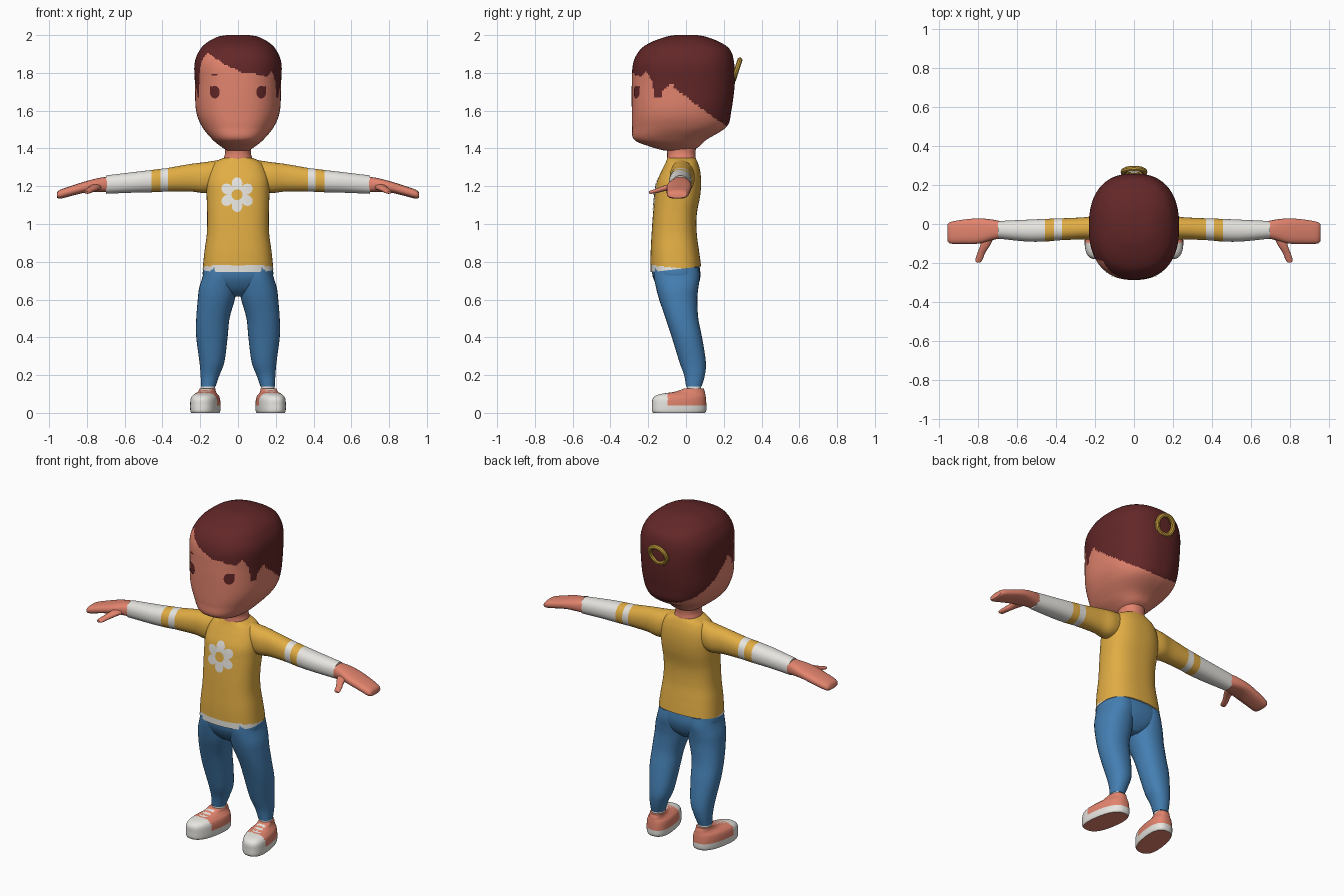
import bpy, bmesh, math
from mathutils import Vector
from mathutils.bvhtree import BVHTree

if "Cube" in bpy.data.objects:
    bpy.data.objects.remove(bpy.data.objects["Cube"])


def material(name, rgb):
    m = bpy.data.materials.new(name)
    m.diffuse_color = (*rgb, 1)
    m.use_nodes = True
    m.node_tree.nodes["Principled BSDF"].inputs["Base Color"].default_value = m.diffuse_color
    return m


SKIN = material("salmon skin", (0.76, 0.23, 0.155))
HAIR = material("dark red brown", (0.125, 0.02, 0.021))
SHIRT = material("mustard yellow", (0.76, 0.42, 0.058))
JEANS = material("denim blue", (0.058, 0.21, 0.445))
WHITE = material("off white", (0.79, 0.78, 0.74))
GOLD = material("gold", (0.60, 0.36, 0.05))


def finish(bm, name, mats, mirror=False, angle=50):
    me = bpy.data.meshes.new(name)
    bm.to_mesh(me)
    bm.free()
    for m in mats:
        me.materials.append(m)
    ob = bpy.data.objects.new(name, me)
    bpy.context.collection.objects.link(ob)
    bpy.ops.object.select_all(action='DESELECT')
    ob.select_set(True)
    bpy.context.view_layer.objects.active = ob
    bpy.ops.object.shade_smooth_by_angle(angle=math.radians(angle))
    if mirror:
        mod = ob.modifiers.new("mirror", 'MIRROR')
        mod.use_mirror_merge = False
    return ob


def spline(secs, sub):
    """Smooth in-between sections through the given ones."""
    out = []
    last = len(secs) - 1
    for i in range(last):
        a, b, c, d = (secs[max(i - 1, 0)], secs[i], secs[i + 1], secs[min(i + 2, last)])
        for k in range(sub):
            t = k / sub
            out.append([0.5 * (2 * q + (r - p) * t + (2 * p - 5 * q + 4 * r - s) * t * t
                               + (3 * q - p - 3 * r + s) * t ** 3)
                        for p, q, r, s in zip(a, b, c, d)])
    return out + [list(secs[-1])]


def loft(name, secs, mats, axis='z', n=32, sub=4, power=2.2, rule=None, warp=None, mirror=False):
    """Skin sections (position, centre, half width, low, high) along an axis."""
    bm = bmesh.new()
    rings = []
    for t, c, h, lo, hi in spline(secs, sub):
        ring = []
        for k in range(n):
            a = 2 * math.pi * k / n
            u, v = [math.copysign(abs(w) ** (2 / power), w) for w in (math.cos(a), math.sin(a))]
            p, q = c + h * u, (lo + hi) / 2 + (hi - lo) / 2 * v
            co = Vector({'z': (p, q, t), 'x': (t, p, q), 'y': (p, t, q)}[axis])
            ring.append(bm.verts.new(warp(co) if warp else co))
        rings.append(ring)
    for r, s in zip(rings, rings[1:]):
        for k in range(n):
            bm.faces.new((r[k], r[(k + 1) % n], s[(k + 1) % n], s[k]))
    bm.faces.new(rings[0])
    bm.faces.new(rings[-1])
    bmesh.ops.recalc_face_normals(bm, faces=bm.faces)
    bm.normal_update()
    if rule:
        for f in bm.faces:
            f.material_index = rule(f.calc_center_median(), f.normal)
    tree = BVHTree.FromBMesh(bm)
    finish(bm, name, mats, mirror)
    return tree


def decal(name, tree, cx, cz, outline, mat, lift=0.004, n=72, mirror=False):
    """Thin painted patch laid on a front surface; outline gives (x, z) per angle."""
    bm = bmesh.new()

    def put(x, z):
        hit = tree.ray_cast(Vector((x, -2, z)), Vector((0, 1, 0)))[0]
        return bm.verts.new((x, (hit.y if hit else -0.2) - lift, z))
    mid = put(cx, cz)
    prev = None
    for s in (0.3, 0.55, 0.8, 1):
        ring = []
        for k in range(n):
            x, z = outline(2 * math.pi * k / n)
            ring.append(put(cx + s * x, cz + s * z))
        for k in range(n):
            j = (k + 1) % n
            bm.faces.new((prev[k], ring[k], ring[j], prev[j]) if prev else (mid, ring[k], ring[j]))
        prev = ring
    finish(bm, name, [mat], mirror)


# Head, with the hair cut along a hairline running around it
HAIRLINE = [(-90, 1.67), (-82, 1.70), (-71, 1.74), (-61, 1.71), (-58, 1.67), (-53, 1.67),
            (-50, 1.80), (-46, 1.87), (-40, 1.91), (-27, 1.88), (-12, 1.84), (2, 1.805),
            (15, 1.80), (33, 1.78), (40, 1.81), (48, 1.755), (51, 1.67), (58, 1.67),
            (61, 1.71), (71, 1.74), (82, 1.70), (90, 1.67)]


def hair_rule(c, nrm):
    if c.y >= 0:
        return int(c.z > 1.67 - 0.714 * c.y)
    a = math.degrees(math.atan2(c.x, -c.y))
    for (a0, z0), (a1, z1) in zip(HAIRLINE, HAIRLINE[1:]):
        if a0 <= a <= a1:
            return int(c.z > z0 + (z1 - z0) * (a - a0) / (a1 - a0))
    return 1


head = loft("head", [(1.39, 0, .06, -.12, .03), (1.41, 0, .09, -.19, .07), (1.447, 0, .135, -.275, .11),
                     (1.515, 0, .19, -.285, .215), (1.6, 0, .222, -.287, .24), (1.74, 0, .228, -.287, .258),
                     (1.85, 0, .23, -.28, .255), (1.92, 0, .203, -.245, .235), (1.96, 0, .165, -.19, .185),
                     (1.99, 0, .11, -.11, .11), (2.0, 0, .06, -.06, .06)],
            [SKIN, HAIR], n=144, sub=12, power=2.4, rule=hair_rule)


# Eyes with an outer lash, and short brows
def eye_shape(a):
    r = 1 + 0.35 * math.exp(-((a - 0.75) / 0.22) ** 2)
    return 0.026 * r * math.cos(a), 0.033 * r * math.sin(a)


decal("eyes", head, .123, 1.698, eye_shape, HAIR, mirror=True)
decal("brows", head, .125, 1.79, lambda a: (.018 * math.cos(a), .004 * math.sin(a)), HAIR, mirror=True)

# Hair ring on the back of the head
bpy.ops.mesh.primitive_torus_add(major_radius=.055, minor_radius=.014, major_segments=32, minor_segments=10,
                                 location=(0, .268, 1.815), rotation=(math.radians(72), 0, 0))
ring = bpy.context.object
ring.name = "hair_ring"
ring.data.materials.append(GOLD)
bpy.ops.object.shade_smooth_by_angle()

# Neck
loft("neck", [(1.29, 0, .08, -.10, .055), (1.345, 0, .076, -.10, .052), (1.38, 0, .068, -.10, .05),
              (1.44, 0, .075, -.11, .06)], [SKIN])


# Shirt body with a hem that is lower in front, and a white undershirt edge
def hem_warp(co):
    co.z += max(0, min(1, (.85 - co.z) / .1)) * .03 * (co.y + .187) / .267
    return co


shirt = loft("shirt_body", [(.745, 0, .187, -.187, .08), (.85, 0, .178, -.187, .07), (.95, 0, .165, -.182, .057),
                            (1.05, 0, .163, -.175, .057), (1.15, 0, .166, -.165, .075), (1.22, 0, .165, -.155, .08),
                            (1.28, 0, .152, -.13, .075), (1.325, 0, .125, -.108, .062), (1.35, 0, .078, -.098, .05)],
             [SHIRT, WHITE], n=96, sub=12, power=2.5, warp=hem_warp,
             rule=lambda c, nrm: int(c.z < .783 - .11 * (c.y + .187)))


# Flower on the chest
def petals(a):
    r = .05 + .042 * abs(math.cos(3 * (a - math.pi / 2))) ** 0.7
    return r * math.cos(a), r * math.sin(a)


decal("flower_petals", shirt, -.005, 1.155, petals, WHITE, n=120)
decal("flower_centre", shirt, -.005, 1.155, lambda a: (.029 * math.cos(a), .029 * math.sin(a)), SHIRT, lift=.007)

# Sleeves with white cuffs and a yellow band
loft("sleeves", [(.06, -.025, .05, 1.19, 1.345), (.17, -.02, .066, 1.165, 1.328), (.25, -.022, .057, 1.172, 1.318),
                 (.37, -.027, .056, 1.172, 1.297), (.41, -.029, .057, 1.17, 1.292), (.457, -.032, .058, 1.168, 1.286),
                 (.55, -.034, .056, 1.166, 1.275), (.7, -.03, .045, 1.16, 1.257)],
     [SHIRT, WHITE], axis='x', sub=5, mirror=True,
     rule=lambda c, nrm: int(.37 < c.x < .41 or c.x > .457))

# Hands and thumbs
loft("hands", [(.68, -.03, .043, 1.168, 1.25), (.73, -.03, .053, 1.17, 1.245), (.80, -.036, .065, 1.168, 1.228),
               (.88, -.04, .062, 1.149, 1.203), (.94, -.045, .056, 1.134, 1.182), (.957, -.045, .046, 1.138, 1.168)],
     [SKIN], axis='x', n=24, power=2.6, mirror=True)
loft("thumbs", [(-.06, .75, .035, 1.18, 1.215), (-.11, .765, .025, 1.175, 1.205), (-.15, .785, .02, 1.165, 1.19),
                (-.185, .797, .018, 1.16, 1.178), (-.197, .80, .01, 1.163, 1.173)],
     [SKIN], axis='y', n=16, mirror=True)

# Trousers
loft("trouser_seat", [(.615, 0, .03, -.09, .02), (.655, 0, .13, -.14, .055), (.72, 0, .185, -.176, .076),
                      (.79, 0, .178, -.18, .07)], [JEANS], n=48, power=2.5)
loft("trouser_legs", [(.14, .157, .038, 0, .083), (.2, .148, .05, -.01, .1), (.27, .138, .066, -.035, .105),
                      (.4, .138, .083, -.075, .085), (.5, .133, .088, -.108, .065), (.6, .115, .098, -.142, .06),
                      (.66, .106, .1, -.158, .065), (.72, .096, .092, -.17, .073), (.77, .09, .088, -.172, .068)],
     [JEANS], mirror=True)

# Socks
loft("socks", [(.10, .158, .036, .005, .08), (.148, .157, .036, .004, .08)], [WHITE], n=24, sub=1, mirror=True)


# Shoes turned slightly outwards, with white toe cap, sole edge and laces
def shoe_rule(c, nrm):
    if nrm.z < -.9:
        return 0
    lace = (abs(c.x - .16 - .15 * (.05 - c.y)) < .026 and nrm.z > .2
            and any(abs(c.y - y) < .007 for y in (-.08, -.052, -.024)))
    return int(c.z < .04 or c.y < -.097 or lace)


def toe_out(co):
    co.x += .15 * (.05 - co.y)
    return co


loft("shoes", [(0, .16, .07, -.174, .1), (.012, .16, .074, -.18, .107), (.04, .16, .075, -.18, .108),
               (.07, .16, .073, -.178, .106), (.088, .16, .067, -.165, .104), (.1, .16, .056, -.135, .102),
               (.112, .16, .045, -.06, .1), (.13, .16, .04, -.008, .094)],
     [SKIN, WHITE], n=72, sub=8, power=2.5, warp=toe_out, rule=shoe_rule, mirror=True)
